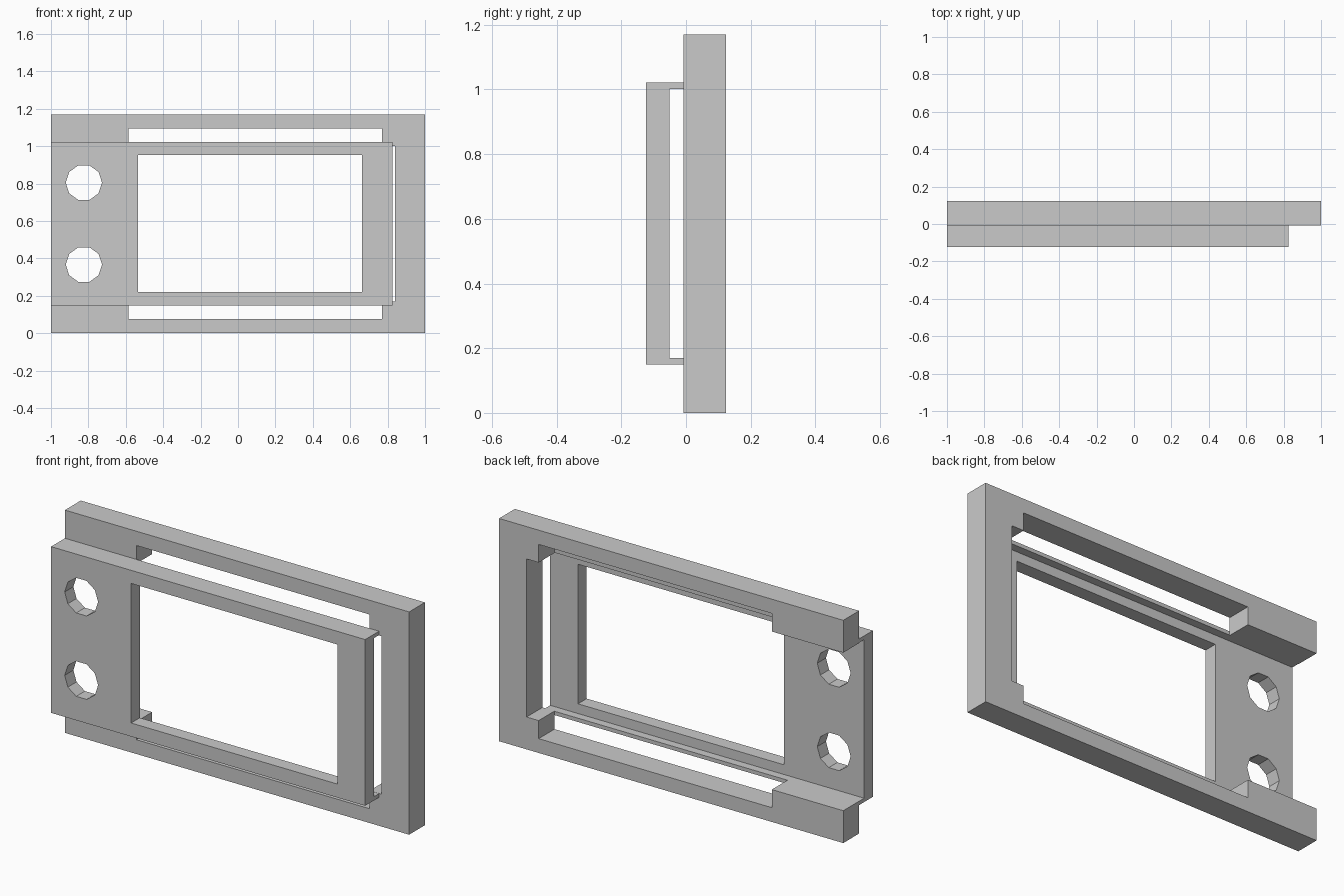
import bpy, bmesh, math
from mathutils import Matrix, Vector

cube = bpy.data.objects.get("Cube")
if cube:
    bpy.data.objects.remove(cube, do_unlink=True)

grey = bpy.data.materials.new("plain_grey")
grey.use_nodes = True
colour = (0.59, 0.59, 0.59, 1)
grey.diffuse_color = colour
grey.node_tree.nodes["Principled BSDF"].inputs["Base Color"].default_value = colour


def add_object(name, bm):
    mesh = bpy.data.meshes.new(name)
    bm.to_mesh(mesh)
    bm.free()
    mesh.materials.append(grey)
    obj = bpy.data.objects.new(name, mesh)
    bpy.context.collection.objects.link(obj)
    return obj


def box(name, x0, x1, y0, y1, z0, z1):
    bm = bmesh.new()
    bmesh.ops.create_cube(bm, size=1)
    bmesh.ops.scale(bm, vec=(x1 - x0, y1 - y0, z1 - z0), verts=bm.verts)
    centre = Vector((x0 + x1, y0 + y1, z0 + z1)) / 2
    bmesh.ops.translate(bm, vec=centre, verts=bm.verts)
    return add_object(name, bm)


def decagon_rod(name, x, z, r):
    """Ten-sided rod along y, with corners pointing left and right."""
    bm = bmesh.new()
    bmesh.ops.create_cone(bm, cap_ends=True, segments=10, radius1=r, radius2=r, depth=1,
                          matrix=Matrix.Translation((x, 0, z))
                          @ Matrix.Rotation(math.pi / 2, 4, 'X')
                          @ Matrix.Rotation(math.pi / 2, 4, 'Z'))
    return add_object(name, bm)


def cut(body, cutters):
    """Subtract each cutter from the body; the cutters stay as hidden helpers."""
    for cutter in cutters:
        cutter.hide_render = True
        cutter.hide_viewport = True
        mod = body.modifiers.new("cut", 'BOOLEAN')
        mod.operation = 'DIFFERENCE'
        mod.solver = 'EXACT'
        mod.object = cutter
    bpy.context.view_layer.update()
    graph = bpy.context.evaluated_depsgraph_get()
    mesh = bpy.data.meshes.new_from_object(body.evaluated_get(graph))
    body.modifiers.clear()
    body.data = mesh
    for cutter in cutters:
        bpy.data.objects.remove(cutter, do_unlink=True)


HEIGHT = 1.17
FRONT, PANEL_BACK, SEAM, BACK = -0.123, -0.051, -0.008, 0.123
PANEL_RIGHT, PANEL_BOTTOM, PANEL_TOP = 0.825, 0.149, 1.022
LIP = 0.02

# Rear frame: open at one end, with a long slot stepped into each arm
frame = box("rear_frame", -1, 1, SEAM, BACK, 0, HEIGHT)
cut(frame, [box("opening_cutter", -1.2, 0.84, -0.5, 0.5, 0.17, HEIGHT - 0.17),
            box("slot_cutter", -0.585, 0.77, -0.5, 0.5, 0.075, HEIGHT - 0.075)])

# Front panel: screen window and two round holes
panel = box("front_panel", -1, PANEL_RIGHT, FRONT, PANEL_BACK, PANEL_BOTTOM, PANEL_TOP)
cut(panel, [box("window_cutter", -0.535, 0.663, -0.5, 0.5, 0.22, 0.953),
            decagon_rod("upper_hole_cutter", -0.824, 0.805, 0.097),
            decagon_rod("lower_hole_cutter", -0.824, 0.367, 0.097)])

# Thin lips joining the panel to the frame
for name, z in (("lower_lip", PANEL_BOTTOM), ("upper_lip", PANEL_TOP - LIP)):
    box(name, -1, PANEL_RIGHT, PANEL_BACK, SEAM, z, z + LIP)
